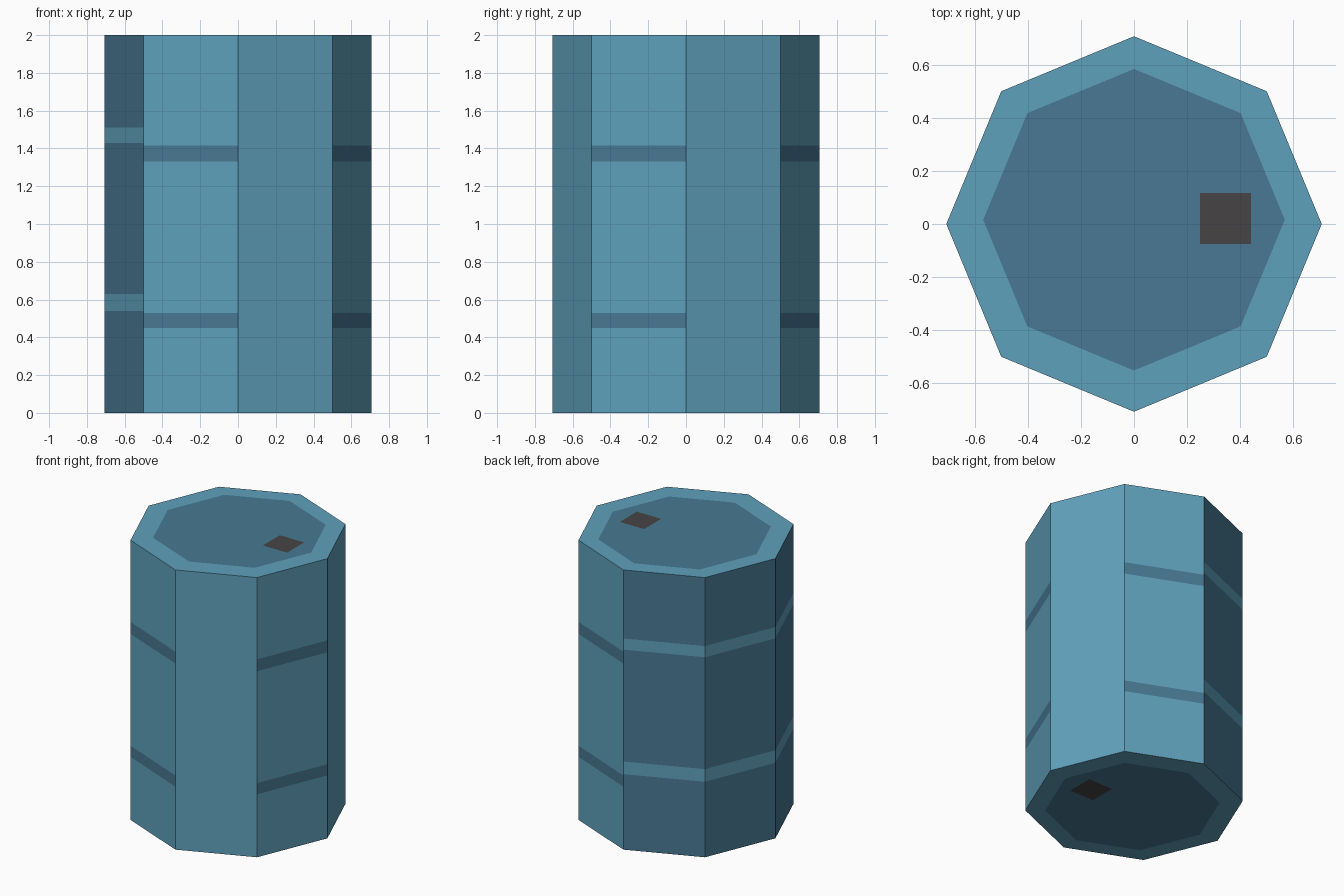
import bpy, bmesh, math

if "Cube" in bpy.data.objects:
    bpy.data.objects.remove(bpy.data.objects["Cube"])

def srgb(r, g, b):
    lin = lambda c: (c / 255 / 12.92) if c <= 10 else ((c / 255 + 0.055) / 1.055) ** 2.4
    return (lin(r), lin(g), lin(b), 1)

BLUE, DARK, BROWN = 0, 1, 2
R, H = math.sqrt(0.5), 2.0

def octagon(radius, cy=0.0):
    return [(radius * math.cos(k * math.pi / 4), cy + radius * math.sin(k * math.pi / 4))
            for k in range(8)]

def square(cx, cy, h):
    # eight points: edge middles and corners, matching the octagon's order
    return [(cx + h * round(math.cos(k * math.pi / 4)), cy + h * round(math.sin(k * math.pi / 4)))
            for k in range(8)]

bm = bmesh.new()

def face(points, mat):
    bm.faces.new([bm.verts.new(p) for p in points]).material_index = mat

# Side panels: plain, dark-banded, or dark with light bands
outer = octagon(R)
low, high = [0, 0.45, 0.53, 1.33, 1.415, H], [0, 0.54, 0.63, 1.43, 1.51, H]
panels = {0: ([0, H], BLUE), 6: ([0, H], BLUE),
          1: (low, BLUE), 5: (low, BLUE), 7: (low, BLUE),
          2: (high, DARK), 3: (high, DARK), 4: (high, DARK)}
for k, (levels, base) in panels.items():
    a, b = outer[k], outer[(k + 1) % 8]
    for i, (z0, z1) in enumerate(zip(levels, levels[1:])):
        face([(*a, z0), (*b, z0), (*b, z1), (*a, z1)], base if i % 2 == 0 else 1 - base)

# Caps: rim, dark lid area and brown plug, mirrored in y on the bottom
for z, s in ((H, 1), (0, -1)):
    rings = [outer, octagon(0.568, 0.016 * s), square(0.345, 0.021 * s, 0.096)]
    for mat, (p, q) in enumerate(zip(rings, rings[1:])):
        for k in range(8):
            n = (k + 1) % 8
            pts = [(*p[k], z), (*p[n], z), (*q[n], z), (*q[k], z)]
            face(pts[::s], mat)
    face([(*c, z) for c in rings[2]][::s], BROWN)

bmesh.ops.remove_doubles(bm, verts=bm.verts, dist=1e-4)
mesh = bpy.data.meshes.new("barrel")
bm.to_mesh(mesh)
bm.free()

for name, col in (("steel blue", (95, 161, 188)), ("dark blue", (72, 121, 147)),
                  ("dark brown", (70, 68, 68))):
    m = bpy.data.materials.new(name)
    m.diffuse_color = srgb(*col)
    m.use_nodes = True
    m.node_tree.nodes["Principled BSDF"].inputs["Base Color"].default_value = m.diffuse_color
    mesh.materials.append(m)
bpy.context.collection.objects.link(bpy.data.objects.new("barrel", mesh))
